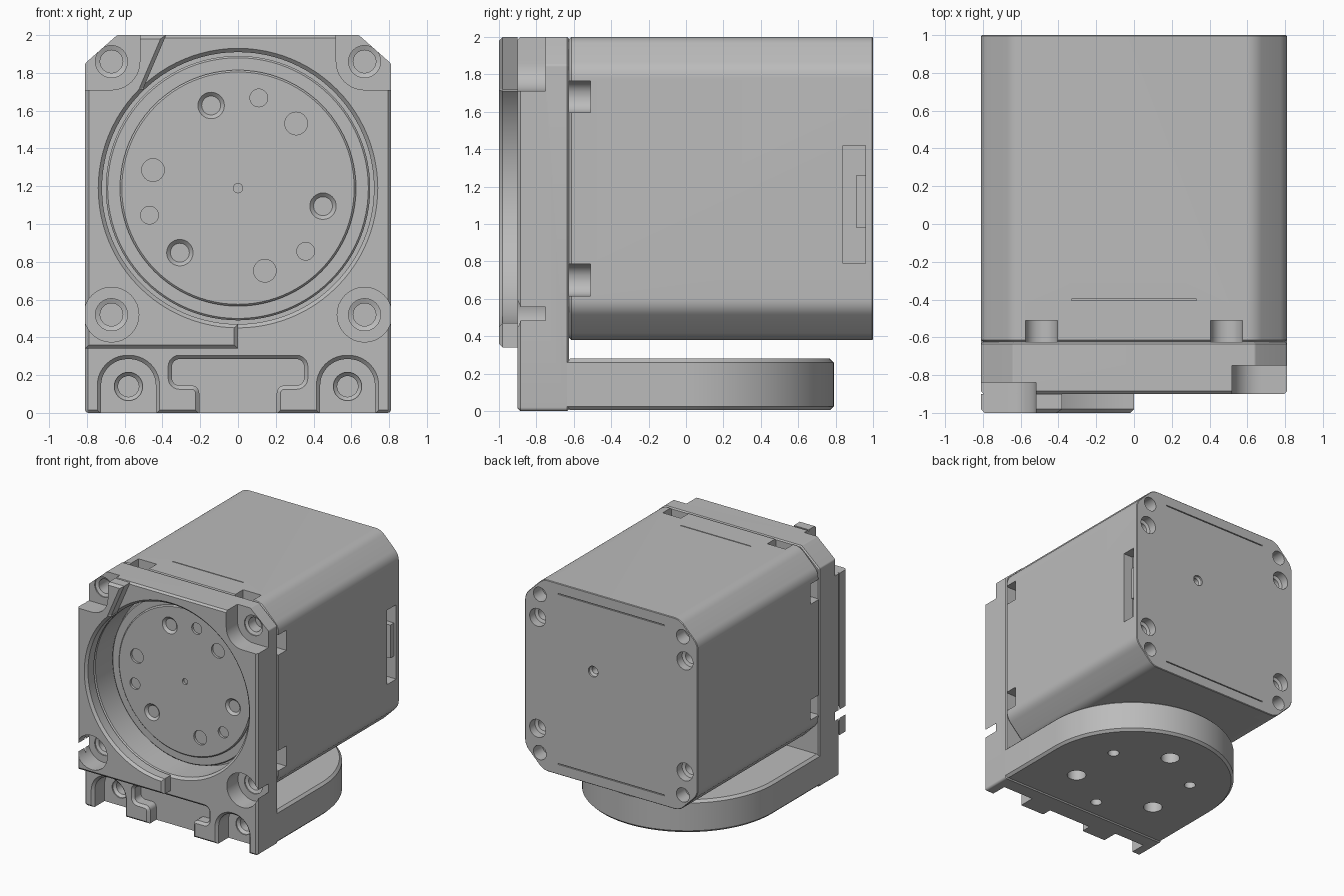
import bpy, bmesh, math
from mathutils import Vector

if "Cube" in bpy.data.objects:
    bpy.data.objects.remove(bpy.data.objects["Cube"], do_unlink=True)

grey = bpy.data.materials.new("machined grey")
grey.use_nodes = True
grey.diffuse_color = (0.5, 0.5, 0.5, 1)
grey.node_tree.nodes["Principled BSDF"].inputs["Base Color"].default_value = (0.5, 0.5, 0.5, 1)

CZ = 1.19    # height of the motor axis
H = 0.81     # half width


def circle(x, y, r, n=32):
    return [(x + r * math.cos(2 * math.pi * i / n), y + r * math.sin(2 * math.pi * i / n)) for i in range(n)]


def rounded(pts, r, n=6):
    """Polygon with every corner filleted by radius r."""
    out = []
    for i, p in enumerate(pts):
        p, a, b = Vector(p), Vector(pts[i - 1]), Vector(pts[(i + 1) % len(pts)])
        u, v = (a - p).normalized(), (b - p).normalized()
        half = u.angle(v) / 2
        c = p + (u + v).normalized() * r / math.sin(half)
        s, e = p + u * r / math.tan(half) - c, p + v * r / math.tan(half) - c
        turn = s.angle_signed(e)
        base = math.atan2(s.y, s.x)
        out += [tuple(c + r * Vector((math.cos(base - turn * k / n), math.sin(base - turn * k / n))))
                for k in range(n + 1)]
    return out


def rect(x0, x1, y0, y1):
    return [(x0, y0), (x1, y0), (x1, y1), (x0, y1)]


def offset(pts, d):
    """Move an anticlockwise outline outward by d."""
    out = []
    for i, p in enumerate(pts):
        p, a, b = Vector(p), Vector(pts[i - 1]), Vector(pts[(i + 1) % len(pts)])
        u, v = (p - a).normalized(), (b - p).normalized()
        n1, n2 = Vector((u.y, -u.x)), Vector((v.y, -v.x))
        out.append(tuple(p + (n1 + n2) * d / (1 + n1.dot(n2))))
    return out


def loft(name, pts, layers, axis="y"):
    """Stack an outline at (depth, offset) layers along an axis and cap it."""
    area = sum(pts[i - 1][0] * p[1] - p[0] * pts[i - 1][1] for i, p in enumerate(pts))
    pts = pts if area > 0 else pts[::-1]
    place = {"x": lambda u, v, d: (d, u, v), "y": lambda u, v, d: (u, d, v), "z": lambda u, v, d: (u, v, d)}[axis]
    bm = bmesh.new()
    rings = [[bm.verts.new(place(u, v, d)) for u, v in offset(pts, o)] for d, o in layers]
    for lo, hi in zip(rings, rings[1:]):
        for i in range(len(pts)):
            bm.faces.new((lo[i - 1], lo[i], hi[i], hi[i - 1]))
    bm.faces.new(rings[0])
    bm.faces.new(rings[-1])
    bmesh.ops.recalc_face_normals(bm, faces=bm.faces)
    me = bpy.data.meshes.new(name)
    bm.to_mesh(me)
    bm.free()
    me.materials.append(grey)
    ob = bpy.data.objects.new(name, me)
    bpy.context.collection.objects.link(ob)
    return ob


def cut(ob, pts, layers, axis="y"):
    tool = loft("cutter", pts, layers, axis)
    tool.hide_render = True
    mod = ob.modifiers.new("cut", "BOOLEAN")
    mod.operation, mod.solver, mod.object = "DIFFERENCE", "EXACT", tool
    bpy.context.view_layer.objects.active = ob
    bpy.ops.object.modifier_apply(modifier=mod.name)
    bpy.data.objects.remove(tool, do_unlink=True)


def flared(face, floor, f=0.02):
    """Layers of a pocket with a chamfered mouth."""
    return [(face - 0.2, f), (face, f), (face + f, 0), (floor, 0)]


# Front plate and the raised half in front of it
FACE, BACK, RAISED = -0.9, -0.625, -1.0
plate = loft("front_plate", rounded([(-H, 0), (H, 0), (H, 1.85), (0.64, 2), (-0.64, 2), (-H, 1.85)], 0.02),
             [(FACE, -0.015), (FACE + 0.015, 0), (BACK - 0.01, 0), (BACK, -0.01)])
raised = loft("raised_half", [(-H, 0.34), (0, 0.34), (0, 0.6), (-0.3, 1.2), (-0.5, 1.72), (-0.38, 2),
                              (-0.64, 2), (-H, 1.85)],
              [(RAISED, -0.02), (RAISED + 0.02, 0), (FACE, 0)])
for part, face in ((plate, FACE), (raised, RAISED)):
    cut(part, circle(0, CZ, 0.72, 96), flared(face, -0.6))

# Corner screw pockets, counterbores and screw holes
for s, face, floor in ((-1, RAISED, -0.84), (1, FACE, -0.75)):
    corner = rounded([(s * 0.52, 2.4), (s * 0.52, 1.71), (s * 1.2, 1.71), (s * 1.2, 2.4)], 0.15, 10)
    for part in ((plate, raised) if s < 0 else (plate,)):
        cut(part, corner, [(face - 0.2, 0), (floor, 0)])
        cut(part, circle(s * 0.67, 0.52, 0.145), [(face - 0.2, 0), (floor, 0)])
    for z in (0.52, 1.86):
        cut(plate, circle(s * 0.67, z, 0.06), [(floor - 0.1, 0.025), (floor + 0.01, 0.025), (floor + 0.02, 0), (-0.64, 0)])
    # arched foot recesses
    cut(plate, rounded(rect(s * 0.58 - 0.145, s * 0.58 + 0.145, -0.4, 0.285), 0.14, 10), flared(FACE, -0.75))
    cut(plate, circle(s * 0.58, 0.14, 0.055), [(-0.8, 0.02), (-0.74, 0.02), (-0.72, 0), (-0.64, 0)])

# T-shaped channel at the foot
cut(plate, rounded([(-0.35, 0.285), (-0.35, 0.145), (-0.205, 0.145), (-0.205, -0.2), (0.205, -0.2),
                    (0.205, 0.145), (0.35, 0.145), (0.35, 0.285)], 0.04), flared(FACE, -0.8))

# Motor housing with softened chamfered corners
c = H - 0.17
octagon = [(H, -c), (H, c), (c, H), (-c, H), (-H, c), (-H, -c), (-c, -H), (c, -H)]
body = loft("motor_housing", [(x, z + CZ) for x, z in rounded(octagon, 0.12)],
            [(BACK, -0.012), (BACK + 0.012, 0), (0.995, 0), (1.0, -0.005)])

# Screw notches on all four sides of the front edge
for quarter in range(4):
    a = math.radians(90 * quarter)
    for s in (-1, 1):
        slot = rounded(rect(0.6, 1.1, s * 0.49 - 0.085, s * 0.49 + 0.085), 0.08)
        turned = [(x * math.cos(a) - y * math.sin(a), x * math.sin(a) + y * math.cos(a) + CZ) for x, y in slot]
        cut(body, turned, [(-0.8, 0), (-0.51, 0)])

# Rear screw holes, centre port and cover seams
for sx in (-1, 1):
    for sz in (-1, 1):
        cut(body, circle(sx * 0.67, CZ + sz * 0.67, 0.06), [(1.1, 0), (0.88, 0)])
        cut(body, circle(sx * 0.69, CZ + sz * 0.47, 0.05), [(1.1, 0.025), (0.93, 0.025), (0.92, 0), (0.8, 0)])
    cut(body, rect(-0.5, 0.5, CZ + sx * 0.72 - 0.004, CZ + sx * 0.72 + 0.004), [(1.1, 0), (0.99, 0)])
cut(body, circle(0.17, 1.34, 0.03), [(1.1, 0.015), (0.985, 0.015), (0.97, 0), (0.85, 0)])

# Top seam and side connector window
cut(body, rect(-0.33, 0.33, -0.404, -0.396), [(2.1, 0), (1.99, 0)], "z")
cut(body, rect(0.84, 0.96, 0.79, 1.42), [(0.9, 0), (0.72, 0)], "x")
loft("side_connector", rect(0.91, 0.97, 0.98, 1.26), [(0.7, 0), (0.79, 0)], "x")

# Fixed bearing ring and rotating output disc
loft("bearing_ring", circle(0, CZ, 0.7, 96), [(-0.69, -0.01), (-0.68, 0), (-0.6, 0)])
disc = loft("output_disc", circle(0, CZ, 0.625, 96), [(-0.71, -0.01), (-0.7, 0), (-0.6, 0)])
for angle, dist, r, sink in ((108, 0.46, 0.045, 0.025), (48, 0.46, 0.06, 0), (77, 0.49, 0.047, 0)):
    for k in range(3):
        a = math.radians(angle + 120 * k)
        cut(disc, circle(dist * math.cos(a), CZ + dist * math.sin(a), r),
            [(-0.8, sink), (-0.71, sink), (-0.685, 0), (-0.62, 0)])
cut(disc, circle(0, CZ, 0.025, 16), [(-0.8, 0), (-0.62, 0)])

# Rounded mounting flange behind the foot
arc = [(H * math.cos(math.pi * i / 48), H * math.sin(math.pi * i / 48) - 0.02) for i in range(49)]
flange = loft("mounting_flange", arc + [(-H, -0.64), (H, -0.64)],
              [(0.005, -0.02), (0.025, 0), (0.26, 0), (0.28, -0.02)], "z")
for k in range(6):
    a = math.radians(30 + 60 * k)
    cut(flange, circle(0.46 * math.cos(a), 0.46 * math.sin(a) - 0.01, 0.075 if k % 2 else 0.045),
        [(-0.1, 0), (0.4, 0)], "z")

# Smooth curved walls, keep hard edges
for ob in bpy.context.scene.objects:
    if ob.type == "MESH":
        bpy.ops.object.select_all(action="DESELECT")
        ob.select_set(True)
        bpy.context.view_layer.objects.active = ob
        bpy.ops.object.shade_smooth_by_angle(angle=math.radians(25))
